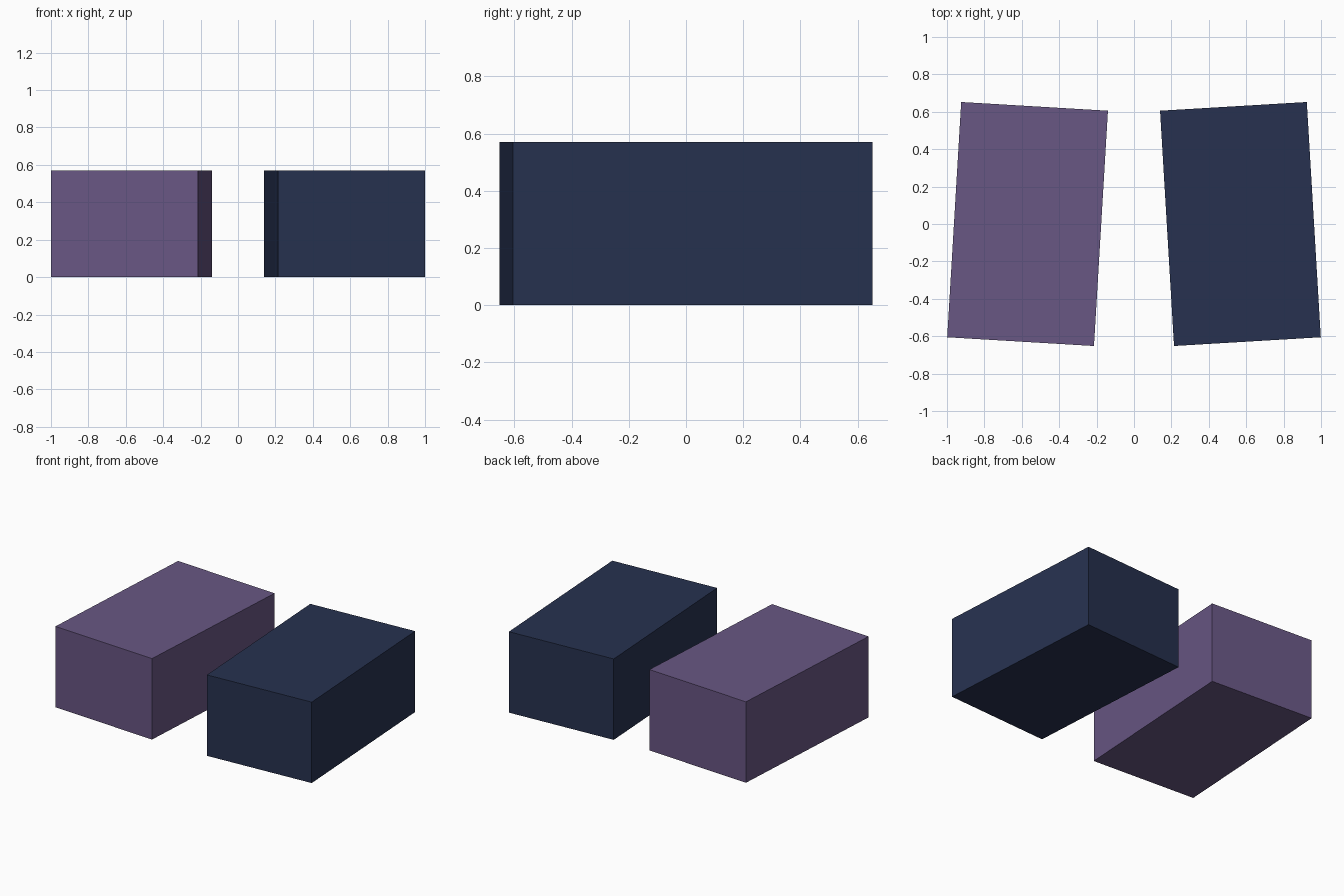
import bpy
from math import radians

if "Cube" in bpy.data.objects:
    bpy.data.objects.remove(bpy.data.objects["Cube"])

WIDTH, LENGTH, HEIGHT = 0.786, 1.26, 0.57


def block(name, side, color):
    # Plain box standing on the ground, toed inward at the back
    bpy.ops.mesh.primitive_cube_add(size=1)
    ob = bpy.context.object
    ob.name = name
    ob.dimensions = (WIDTH, LENGTH, HEIGHT)
    ob.location = (side * 0.569, 0, HEIGHT / 2)
    ob.rotation_euler.z = radians(3.4) * side
    mat = bpy.data.materials.new(name + "_color")
    mat.diffuse_color = color
    mat.use_nodes = True
    mat.node_tree.nodes["Principled BSDF"].inputs["Base Color"].default_value = mat.diffuse_color
    ob.data.materials.append(mat)


# Purple block on the left, navy block on the right
block("left_block", -1, (0.14, 0.095, 0.23, 1))
block("right_block", 1, (0.02, 0.031, 0.08, 1))
